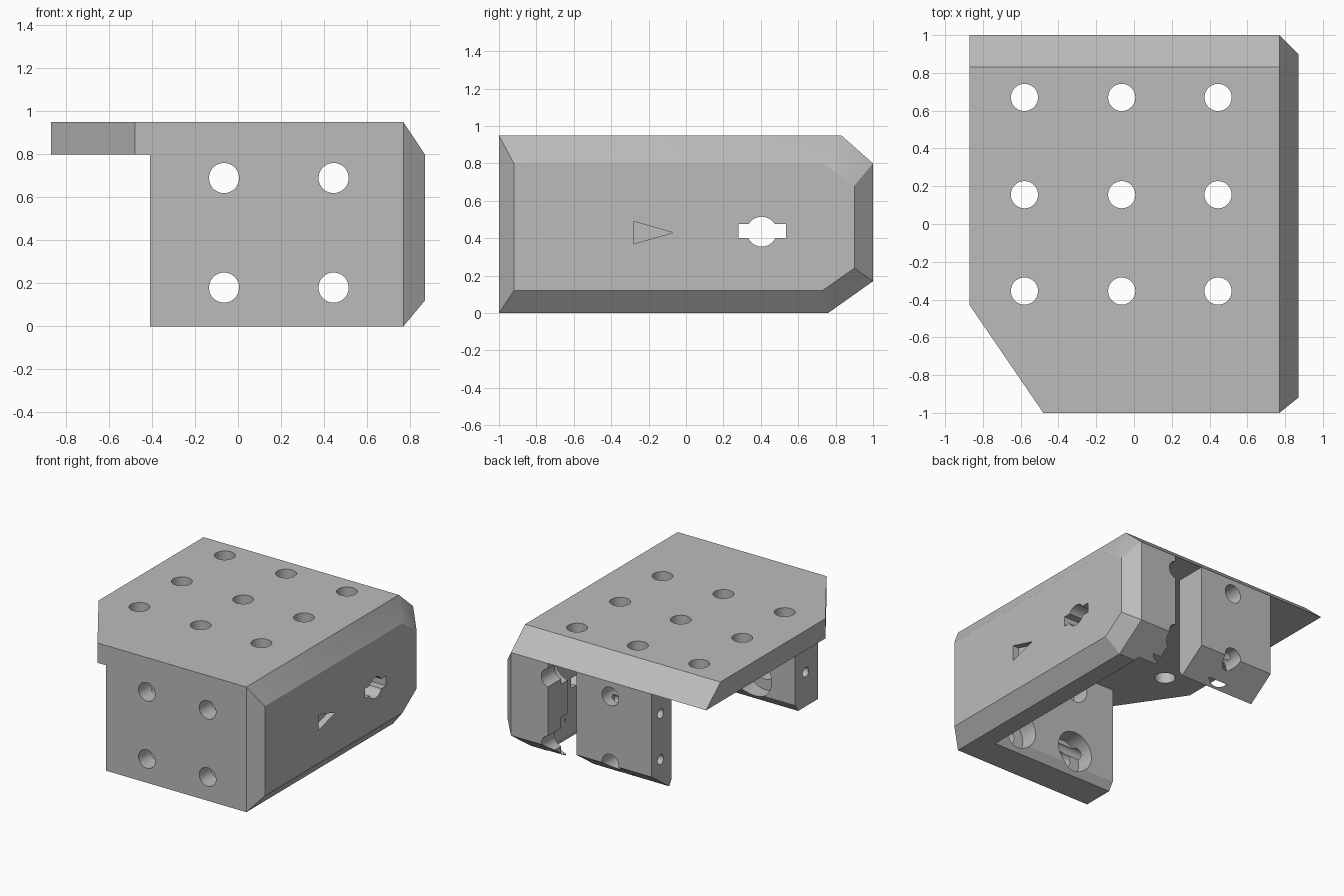
import bpy
import bmesh
import math
from mathutils import Matrix, Vector

cube = bpy.data.objects.get("Cube")
if cube:
    bpy.data.objects.remove(cube, do_unlink=True)

grey = bpy.data.materials.new("plain grey")
grey.use_nodes = True
grey.diffuse_color = (0.5, 0.5, 0.5, 1)
grey.node_tree.nodes["Principled BSDF"].inputs["Base Color"].default_value = grey.diffuse_color


def make(name, bm):
    bmesh.ops.recalc_face_normals(bm, faces=bm.faces)
    mesh = bpy.data.meshes.new(name)
    bm.to_mesh(mesh)
    bm.free()
    mesh.materials.append(grey)
    ob = bpy.data.objects.new(name, mesh)
    bpy.context.collection.objects.link(ob)
    return ob


def hull(name, points):
    bm = bmesh.new()
    for p in points:
        bm.verts.new(p)
    out = bmesh.ops.convex_hull(bm, input=bm.verts)
    spare = {v for v in out["geom_interior"] if isinstance(v, bmesh.types.BMVert)}
    bmesh.ops.delete(bm, geom=list(spare), context="VERTS")
    bmesh.ops.dissolve_limit(bm, angle_limit=0.01, verts=bm.verts, edges=bm.edges)
    return make(name, bm)


def box(name, xs, ys, zs):
    return hull(name, [(x, y, z) for x in xs for y in ys for z in zs])


def rod(name, axis, start, length, radius):
    """Cylinder running from start along the given axis."""
    bm = bmesh.new()
    d = Vector(axis)
    turn = Vector((0, 0, 1)).rotation_difference(d).to_matrix().to_4x4()
    move = Matrix.Translation(Vector(start) + d * length / 2)
    bmesh.ops.create_cone(bm, cap_ends=True, segments=40, radius1=radius,
                          radius2=radius, depth=length, matrix=move @ turn)
    return make(name, bm)


def cut(body, cutter):
    cutter.hide_render = True
    mod = body.modifiers.new("cut", "BOOLEAN")
    mod.operation = "DIFFERENCE"
    mod.solver = "EXACT"
    mod.object = cutter
    bpy.context.view_layer.objects.active = body
    bpy.ops.object.modifier_apply(modifier=mod.name)
    bpy.data.objects.remove(cutter, do_unlink=True)


# Outer block: side profile in y and z, with a chamfered +x face
profile = [(-1, 0), (0.76, 0), (1, 0.17), (1, 0.8), (0.83, 0.95), (-1, 0.95)]
inset = [(-0.92, 0.12), (0.73, 0.12), (0.9, 0.24), (0.9, 0.68), (0.73, 0.8), (-0.92, 0.8)]
body = hull("corner_bracket",
            [(x, y, z) for x in (-0.87, 0.77) for y, z in profile]
            + [(0.87, y, z) for y, z in inset])

# Hollow interior, flared at its lower rim
cut(body, box("cavity", (-1.2, 0.59), (-0.72, 0.76), (-0.2, 0.8)))
cut(body, hull("rim_flare",
               [(x, y, 0.06) for x in (-1.2, 0.59) for y in (-0.72, 0.76)]
               + [(x, y, -0.06) for x in (-1.2, 0.67) for y in (-0.8, 0.84)]))

# Overhang beyond the walls, slot in the back wall, cut plate corner
cut(body, box("overhang", (-1.2, -0.41), (-1.2, 1.2), (-0.2, 0.8)))
cut(body, box("back_slot", (0.22, 0.46), (0.6, 1.2), (-0.2, 0.8)))
slope = 0.57 / 0.39
cut(body, hull("plate_corner",
               [(x, y, z) for z in (0.6, 1.2) for x, y in
                ((-1.07, -0.43 + 0.2 * slope), (-0.28, -1 - 0.2 * slope), (-1.07, -1 - 0.2 * slope))]))

# Grid of holes in the top plate
for x in (-0.58, -0.065, 0.445):
    for y in (0.67, 0.155, -0.355):
        cut(body, rod("plate_hole", (0, 0, 1), (x, y, 0.7), 0.5, 0.072))

# Counterbored holes through front and back walls
for x in (-0.065, 0.445):
    for z in (0.18, 0.69):
        cut(body, rod("wall_hole", (0, 1, 0), (x, -1.2, z), 2.4, 0.07))
        bore = 0.15 if z < 0.5 else 0.109
        cut(body, rod("front_bore", (0, 1, 0), (x, -0.86, z), 0.3, bore))
        cut(body, rod("back_bore", (0, 1, 0), (x, 0.6, z), 0.24, bore))

# Small pin holes in the wall ends
for y in (-0.85, 0.89):
    for z in (0.26, 0.61):
        cut(body, rod("pin_hole", (1, 0, 0), (-0.6, y, z), 0.6, 0.036))

# Keyed opening and engraved arrow on the side wall
cut(body, rod("key_round", (1, 0, 0), (0.4, 0.405, 0.435), 0.7, 0.08))
cut(body, box("key_slot", (0.4, 1.1), (0.28, 0.535), (0.4, 0.475)))
cut(body, hull("arrow", [(x, y, z) for x in (0.82, 1)
                         for y, z in ((-0.28, 0.49), (-0.28, 0.37), (-0.07, 0.43))]))

# Smooth bores, crisp edges
bpy.ops.object.select_all(action="DESELECT")
body.select_set(True)
bpy.context.view_layer.objects.active = body
bpy.ops.object.shade_smooth_by_angle(angle=math.radians(20))
